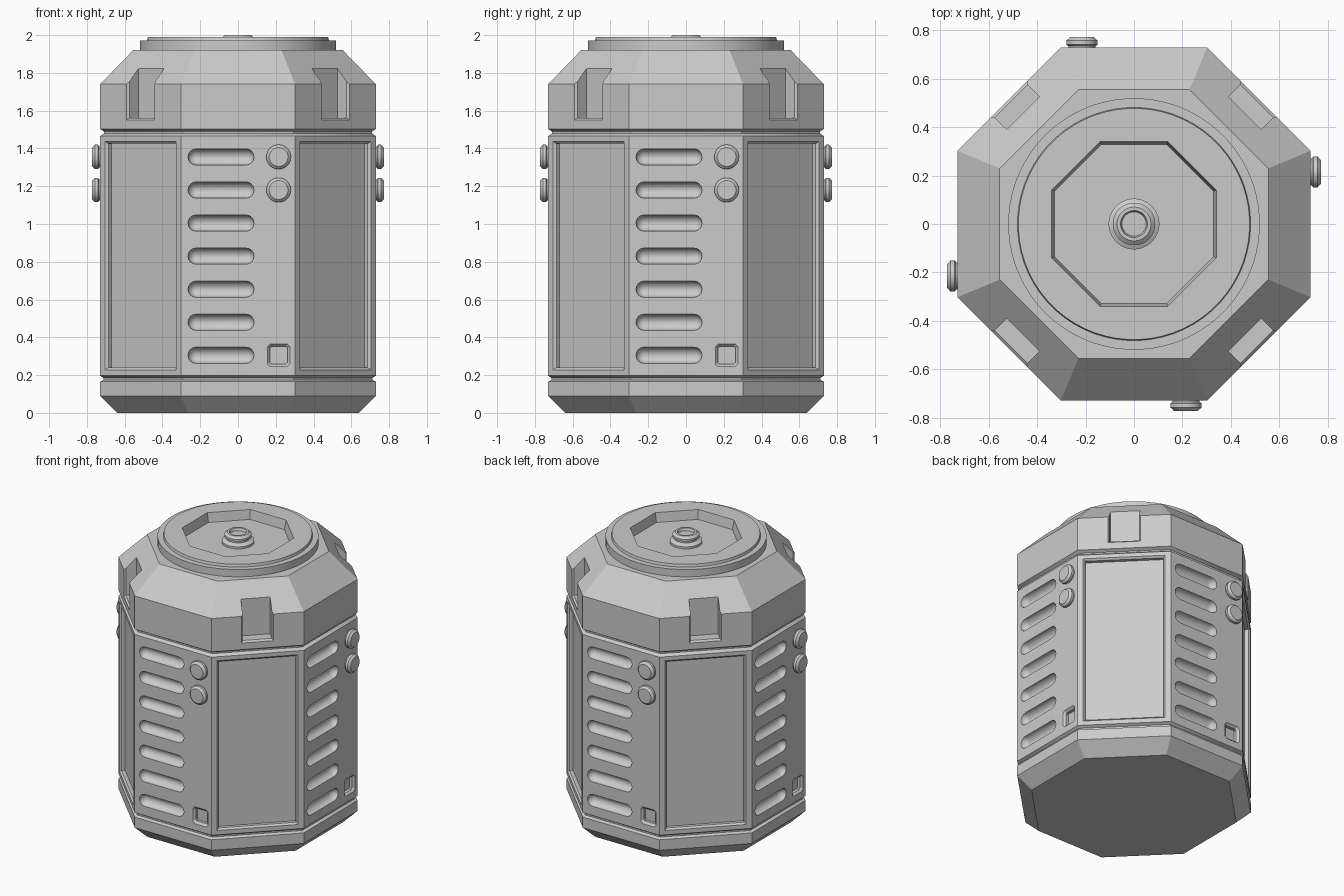
import bpy, bmesh
from math import sin, cos, pi, radians
from mathutils import Matrix, Vector

if "Cube" in bpy.data.objects:
    bpy.data.objects.remove(bpy.data.objects["Cube"])

A = 0.73  # distance from the axis to each side face


def loft(bm, rings, mat=Matrix()):
    """Skin equal-length point rings and cap both ends."""
    vs = [[bm.verts.new(mat @ Vector(p)) for p in r] for r in rings]
    faces = [bm.faces.new(vs[0][::-1]), bm.faces.new(vs[-1])]
    n = len(vs[0])
    for a, b in zip(vs, vs[1:]):
        for i in range(n):
            j = (i + 1) % n
            faces.append(bm.faces.new((a[i], a[j], b[j], b[i])))
    bmesh.ops.recalc_face_normals(bm, faces=faces)


def lathe(bm, profile, n, mat=Matrix()):
    """Rings from (radius, height); octagons take the apothem as radius."""
    k = 1 / cos(pi / n) if n == 8 else 1
    loft(bm, [[(r * k * cos(2 * pi * (i + .5) / n), r * k * sin(2 * pi * (i + .5) / n), z)
               for i in range(n)] for r, z in profile], mat)


def finish(name, bm, smooth=True):
    me = bpy.data.meshes.new(name)
    bm.to_mesh(me)
    bm.free()
    ob = bpy.data.objects.new(name, me)
    bpy.context.collection.objects.link(ob)
    bpy.ops.object.select_all(action='DESELECT')
    ob.select_set(True)
    bpy.context.view_layer.objects.active = ob
    if smooth:
        bpy.ops.object.shade_smooth_by_angle(angle=radians(30))
    return ob


def cut(ob, cutter):
    cutter.hide_render = True
    mod = ob.modifiers.new("cut", 'BOOLEAN')
    mod.operation, mod.solver, mod.object = 'DIFFERENCE', 'EXACT', cutter
    bpy.context.view_layer.objects.active = ob
    bpy.ops.object.modifier_apply(modifier=mod.name)
    bpy.data.objects.remove(cutter)


def rect(d, hw, z0, z1):
    return [(-hw, -d, z0), (hw, -d, z0), (hw, -d, z1), (-hw, -d, z1)]


def stadium(d, cx, cz, half, r, n=8):
    pts = []
    for side, start in ((1, -pi / 2), (-1, pi / 2)):
        for i in range(n + 1):
            t = start + pi * i / n
            pts.append((cx + side * half + r * cos(t), -d, cz + r * sin(t)))
    return pts


def clipped_square(d, cx, cz, h, c):
    return [(cx + x, -d, cz + z) for x, z in
            ((-h + c, -h), (h - c, -h), (h, -h + c), (h, h - c),
             (h - c, h), (-h + c, h), (-h, h - c), (-h, -h + c))]


# Octagonal body with two seam grooves and a sloped shoulder
bm = bmesh.new()
lathe(bm, [(.64, 0), (A, .09), (A, .165), (.712, .175), (.712, .185), (A, .197),
           (A, 1.465), (.71, 1.48), (.71, 1.49), (A, 1.503), (A, 1.74), (.555, 1.92)], 8)
body = finish("body", bm, False)

# Recesses, repeated on four sides
bm = bmesh.new()
for k in range(4):
    flat = Matrix.Rotation(k * pi / 2, 4, 'Z')
    diag = Matrix.Rotation(k * pi / 2 + pi / 4, 4, 'Z')
    # vent slots with rounded floors
    for i in range(7):
        z, r = 1.355 - .175 * i, .043
        rings = [stadium(A + .03, -.09, z, .132, r)]
        rings += [stadium(A - r * sin(t), -.09, z, .132, r * cos(t))
                  for t in (radians(a) for a in (0, 18, 36, 54, 72, 85))]
        loft(bm, rings, flat)
    # small square socket
    loft(bm, [clipped_square(d, .215, .305, h, c) for d, h, c in
              ((A + .03, .06, .015), (A, .06, .015), (A - .015, .046, .008),
               (A - .035, .046, .008))], flat)
    # long side panel
    loft(bm, [rect(A + .02, .265, .228, 1.437), rect(A, .265, .228, 1.437),
              rect(A - .012, .253, .24, 1.425), rect(A - .035, .253, .24, 1.425)], diag)
    # shoulder notch
    loft(bm, [rect(.80, .105, 1.55, 1.95), rect(A, .105, 1.55, 1.95),
              rect(.718, .096, 1.562, 1.95), rect(.648, .096, 1.562, 1.95)], diag)
cut(body, finish("recess_cutter", bm, False))
bpy.context.view_layer.objects.active = body
body.select_set(True)
bpy.ops.object.shade_smooth_by_angle(angle=radians(30))

# Round stepped lid with an octagonal well
bm = bmesh.new()
lathe(bm, [(.52, 1.90), (.52, 1.972), (.482, 1.972), (.478, 1.99)], 64)
lid = finish("lid", bm)
bm = bmesh.new()
lathe(bm, [(.328, 1.925), (.34, 1.99), (.34, 2.05)], 8)
cut(lid, finish("well_cutter", bm, False))

# Knob in the well
bm = bmesh.new()
lathe(bm, [(.105, 1.92), (.105, 1.94), (.085, 1.95), (.075, 1.954), (.075, 1.965),
           (.088, 1.97), (.088, 1.985), (.07, 2.0), (.056, 2.0), (.05, 1.982)], 40)
finish("lid_knob", bm)

# Pairs of round buttons on the four vented sides
for k in range(4):
    bm = bmesh.new()
    for z in (1.355, 1.18):
        m = (Matrix.Rotation(k * pi / 2, 4, 'Z') @ Matrix.Translation((.215, 0, z))
             @ Matrix.Rotation(pi / 2, 4, 'X'))
        lathe(bm, [(.056, .71), (.056, .735), (.065, .741), (.065, .758), (.05, .772)], 32, m)
    finish(f"buttons_{k + 1}", bm)
